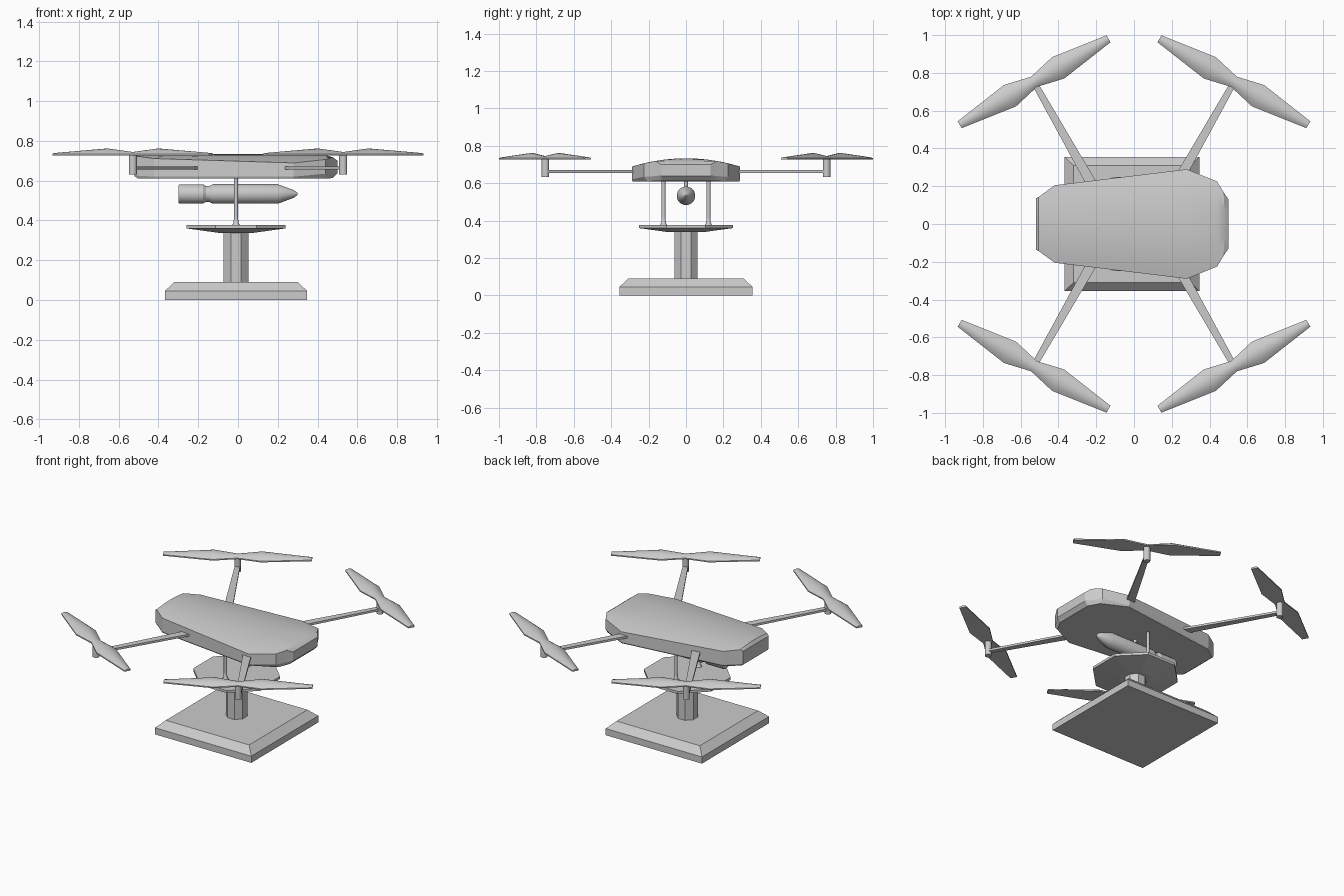
import bpy, bmesh
from math import pi, cos, sin, radians
from mathutils import Matrix, Vector

if "Cube" in bpy.data.objects:
    bpy.data.objects.remove(bpy.data.objects["Cube"])

STAND_X = -0.01  # the stand sits slightly off centre


def loft(name, rings, smooth=None, mirror=None):
    """Skin equal-length closed rings, cap both ends."""
    bm = bmesh.new()
    vs = [[bm.verts.new(p) for p in r] for r in rings]
    n = len(rings[0])
    for a, b in zip(vs, vs[1:]):
        for i in range(n):
            j = (i + 1) % n
            bm.faces.new((a[i], a[j], b[j], b[i]))
    bm.faces.new(vs[0][::-1])
    bm.faces.new(vs[-1])
    bmesh.ops.remove_doubles(bm, verts=bm.verts, dist=1e-5)
    bmesh.ops.recalc_face_normals(bm, faces=bm.faces)
    me = bpy.data.meshes.new(name)
    bm.to_mesh(me)
    bm.free()
    if smooth:
        me.shade_smooth()
        me.set_sharp_from_angle(angle=radians(smooth))
    ob = bpy.data.objects.new(name, me)
    bpy.context.collection.objects.link(ob)
    if mirror:
        mod = ob.modifiers.new("mirror", "MIRROR")
        mod.use_axis = mirror
    return ob


def lathe(name, centre, profile, sides, axis="Z", **kw):
    """Turn (position, radius) pairs around an axis through centre."""
    rings = []
    for h, r in profile:
        ring = []
        for i in range(sides):
            a = 2 * pi * (i + 0.5) / sides
            u, v = r * cos(a), r * sin(a)
            ring.append(Vector(centre) + Vector((u, v, h) if axis == "Z" else (h, u, v)))
        rings.append(ring)
    return loft(name, rings, **kw)


# Square base with sloped upper edge
def square(hx, hy, z):
    return [(STAND_X + sx * hx, sy * hy, z) for sx, sy in ((-1, -1), (1, -1), (1, 1), (-1, 1))]


loft("base", [square(0.358, 0.356, 0), square(0.358, 0.356, 0.045), square(0.31, 0.31, 0.09)])

# Octagonal column and dish (radius from flat-to-flat width)
k = 1 / cos(pi / 8)
lathe("column", (STAND_X, 0, 0), [(0.08, 0.062 * k), (0.345, 0.062 * k)], 8)
lathe("dish", (STAND_X, 0, 0),
      [(0.338, 0.09 * k), (0.36, 0.25 * k), (0.377, 0.25 * k)], 8)

# Two support posts with flared feet, and the payload hanger
lathe("support_post", (STAND_X, 0.12, 0),
      [(0.375, 0.022), (0.388, 0.013), (0.42, 0.01), (0.62, 0.01)], 12,
      smooth=40, mirror=(False, True, False))
lathe("payload_hanger", (STAND_X, 0, 0), [(0.56, 0.01), (0.62, 0.01)], 12, smooth=40)

# Slung payload with a waist and pointed nose
lathe("payload", (0, 0, 0.533),
      [(-0.30, 0.046), (-0.295, 0.049), (-0.175, 0.049), (-0.162, 0.041), (-0.143, 0.041),
       (-0.125, 0.05), (0.2, 0.05), (0.28, 0.02), (0.30, 0.005)], 16, axis="X", smooth=25)


# Body: cross-sections along x with a crowned top
def body_section(x, w, wb, bottom, low, cap):
    def crown(y):
        return min(cap, 0.689 + 0.044 * (1 - (y / 0.29) ** 2))
    top = [w * (1 - 2 * i / 12) for i in range(13)]
    return ([(x, -w, low), (x, -wb, bottom), (x, wb, bottom), (x, w, low)]
            + [(x, y, crown(y)) for y in top])


loft("body", [body_section(*s) for s in (
    (-0.52, 0.135, 0.13, 0.622, 0.63, 0.712),
    (-0.505, 0.143, 0.135, 0.612, 0.625, 1),
    (-0.42, 0.205, 0.20, 0.61, 0.62, 1),
    (0.28, 0.29, 0.285, 0.61, 0.62, 1),
    (0.44, 0.225, 0.205, 0.61, 0.635, 0.728),
    (0.476, 0.165, 0.13, 0.613, 0.638, 0.718),
    (0.50, 0.13, 0.13, 0.638, 0.642, 0.70))], smooth=22)

# Flat tapered arms
quad = (True, True, False)
start, end = Vector((0.20, 0.17, 0.663)), Vector((0.53, 0.752, 0.663))
side = (end - start).cross(Vector((0, 0, 1))).normalized()
up = Vector((0, 0, 0.007))
loft("rotor_arm", [[p - side * w - up, p + side * w - up, p + side * w + up, p - side * w + up]
                   for p, w in ((start, 0.028), (end, 0.016))], mirror=quad)

# Motors
lathe("motor", (0.529, 0.752, 0), [(0.632, 0.021), (0.74, 0.021)], 12, smooth=40, mirror=quad)

# Two-bladed propellers: flat underside, arched top
place = Matrix.Translation((0.529, 0.753, 0.726)) @ Matrix.Rotation(radians(-30), 4, "Z")


def blade_section(u, w, h):
    arch = [1 - 2 * i / 8 for i in range(9)]
    pts = [(u, -w, 0), (u, w, 0)] + [(u, w * t, 0.008 + (h - 0.008) * (1 - t * t)) for t in arch]
    return [place @ Vector(p) for p in pts]


loft("propeller", [blade_section(*s) for s in (
    (-0.455, 0.021, 0.013), (-0.147, 0.065, 0.036), (0, 0.031, 0.018),
    (0.147, 0.065, 0.036), (0.455, 0.021, 0.013))], smooth=30, mirror=quad)
